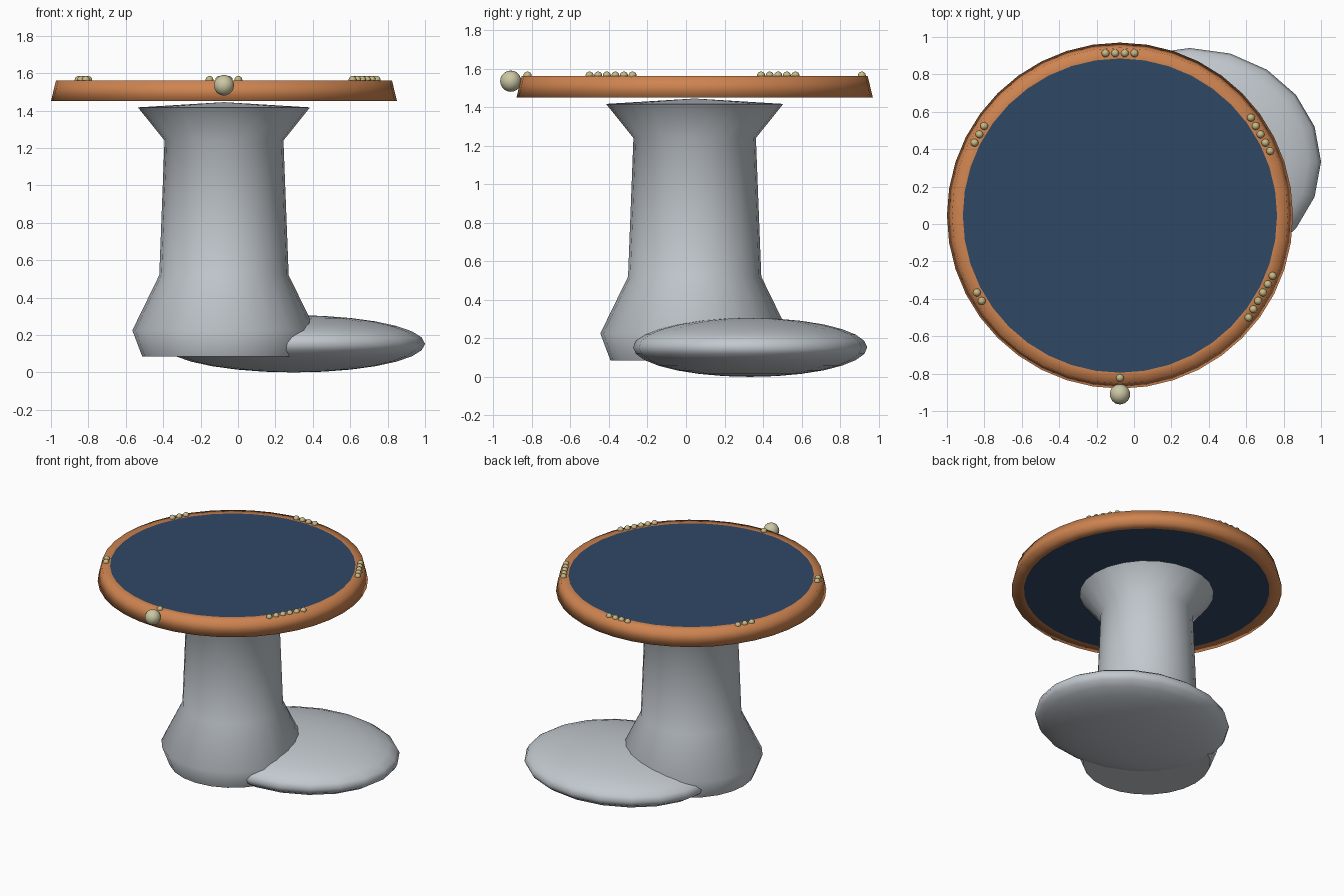
import bpy, bmesh, math
from mathutils import Matrix

if "Cube" in bpy.data.objects:
    bpy.data.objects.remove(bpy.data.objects["Cube"])

CX, CY = -0.075, 0.045          # shared axis of column and table top


def material(name, rgb):
    m = bpy.data.materials.new(name)
    m.diffuse_color = (*rgb, 1.0)
    m.use_nodes = True
    m.node_tree.nodes["Principled BSDF"].inputs["Base Color"].default_value = m.diffuse_color
    return m


GREY = material("pale_grey", (0.54, 0.58, 0.62))
COPPER = material("copper_orange", (0.62, 0.23, 0.08))
NAVY = material("navy_blue", (0.028, 0.064, 0.13))
GOLD = material("soft_gold", (0.57, 0.49, 0.24))
IVORY = material("pale_gold", (0.60, 0.57, 0.37))


def finish(name, bm, mats, loc=(0, 0, 0), angle=None):
    bmesh.ops.recalc_face_normals(bm, faces=bm.faces)
    for f in bm.faces:
        f.smooth = True
    me = bpy.data.meshes.new(name)
    bm.to_mesh(me)
    bm.free()
    for m in mats:
        me.materials.append(m)
    ob = bpy.data.objects.new(name, me)
    ob.location = loc
    bpy.context.collection.objects.link(ob)
    if angle:
        bpy.ops.object.select_all(action='DESELECT')
        ob.select_set(True)
        bpy.context.view_layer.objects.active = ob
        bpy.ops.object.shade_smooth_by_angle(angle=math.radians(angle))
    return ob


def revolve(profile, sides):
    """Closed solid of revolution; profile is (radius, z) from axis to axis."""
    bm = bmesh.new()
    vs = [bm.verts.new((r, 0, z)) for r, z in profile]
    es = [bm.edges.new(p) for p in zip(vs, vs[1:])]
    bmesh.ops.spin(bm, geom=vs + es, cent=(0, 0, 0), axis=(0, 0, 1),
                   angle=math.tau, steps=sides)
    bmesh.ops.remove_doubles(bm, verts=bm.verts, dist=0.0005)
    return bm


def ball(name, mat, loc, radii, u, v):
    bm = bmesh.new()
    bmesh.ops.create_uvsphere(bm, u_segments=u, v_segments=v, radius=1)
    bmesh.ops.transform(bm, matrix=Matrix.Diagonal((*radii, 1)), verts=bm.verts)
    return finish(name, bm, [mat], loc)


# Flared column with a shallow conical cap
finish("column", revolve([(0, 0.085), (0.437, 0.085), (0.49, 0.225),
                          (0.346, 0.52), (0.318, 1.24), (0.46, 1.417),
                          (0, 1.445)], 24), [GREY], (CX, CY, 0), 50)

# Flattened foot to one side
ball("foot", GREY, (0.298, 0.333, 0.153), (0.702, 0.608, 0.153), 20, 14)

# Round table top: copper rim, navy inlay above and below
top = revolve([(0, 1.45), (0.84, 1.45), (0.925, 1.45), (0.898, 1.562),
               (0.84, 1.562), (0, 1.562)], 40)
for f in top.faces:
    if f.calc_center_median().xy.length < 0.8:
        f.material_index = 1
finish("table_top", top, [COPPER, NAVY], (CX, CY, 0))

# Groups of one to six beads around the rim
for i in range(6):
    a = math.radians(-90 - 60 * i)
    for k in range(i + 1):
        t = (k - i / 2) * 0.0515
        x = CX + 0.868 * math.cos(a) - t * math.sin(a)
        y = CY + 0.868 * math.sin(a) + t * math.cos(a)
        ball("bead", GOLD, (x, y, 1.564), (0.021,) * 3, 12, 8)

# Knob on the front edge
ball("knob", IVORY, (CX, -0.91, 1.535), (0.055,) * 3, 14, 10)
